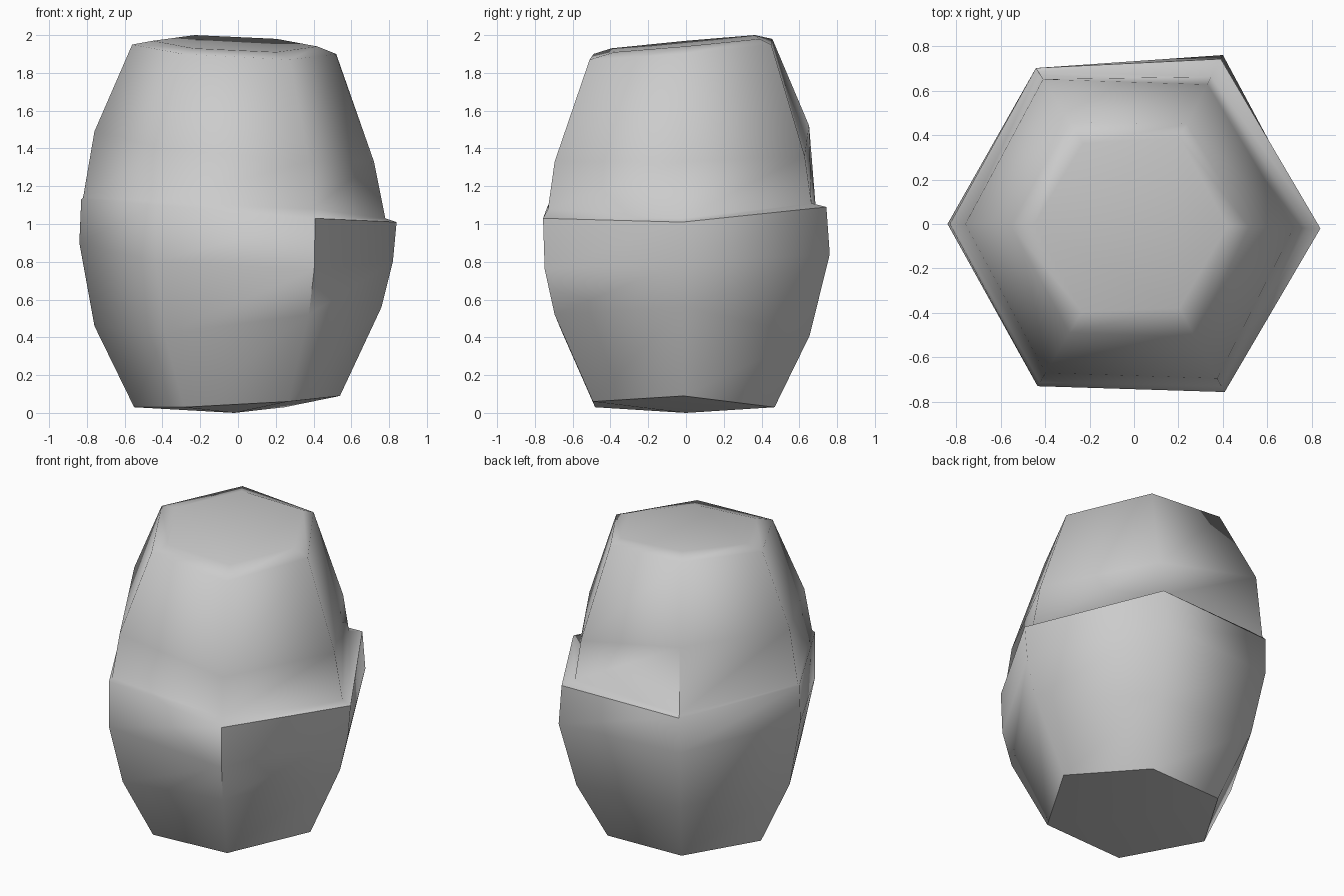
import bpy
import bmesh
from mathutils import Vector

default_cube = bpy.data.objects.get("Cube")
if default_cube:
    bpy.data.objects.remove(default_cube, do_unlink=True)


def make_material(name, value):
    material = bpy.data.materials.new(name)
    material.use_nodes = True
    colour = (value, value, value, 1)
    material.diffuse_color = colour
    material.node_tree.nodes["Principled BSDF"].inputs["Base Color"].default_value = colour
    return material


# Each corner of the six-sided boulder has a plan direction and a
# (radius, height) profile from base to top; level 3 is the rim of the ledge.
east = ((.84, -.02), [(.54, .09), (.76, .56), (.82, .8), (.84, 1.01),
                      (.78, 1.03), (.72, 1.33), (.52, 1.9), (.42, 1.94)])
north_east = ((.4, .76), [(.53, .03), (.74, .41), (.86, .84), (.84, 1.09),
                          (.75, 1.11), (.71, 1.36), (.51, 1.95), (.44, 1.98)])
north_west = ((-.44, .7), [(.53, .03), (.74, .45), (.83, .85), (.83, 1.08),
                           (.81, 1.1), (.77, 1.52), (.54, 1.98), (.43, 2)])
west = ((-.84, 0), [(.55, .03), (.76, .46), (.84, .9), (.83, 1.13),
                    (.82, 1.14), (.76, 1.49), (.56, 1.95), (.45, 1.97)])
south_west = ((-.44, -.74), [(.56, .03), (.76, .42), (.85, .8), (.85, 1.1),
                             (.83, 1.12), (.78, 1.4), (.57, 1.9), (.46, 1.93)])
south_east = ((.41, -.76), [(.56, .06), (.79, .52), (.85, .76), (.86, 1.03),
                            (.83, 1.08), (.79, 1.33), (.58, 1.87), (.43, 1.91)])
corners = [east, north_east, north_west, west, south_west, south_east]
EAST, NORTH_EAST, NORTH_WEST, WEST, SOUTH_WEST, SOUTH_EAST = range(len(corners))
RIM = 3

bm = bmesh.new()
columns = []
for direction, profile in corners:
    heading = Vector(direction).normalized()
    columns.append([bm.verts.new((heading.x * radius, heading.y * radius, height))
                    for radius, height in profile])

# Side walls
for index, column in enumerate(columns):
    following = columns[(index + 1) % len(columns)]
    for level in range(len(column) - 1):
        bm.faces.new((column[level], following[level],
                      following[level + 1], column[level + 1]))

# Top facet and shallow pointed underside
bm.faces.new([column[-1] for column in columns])
base_point = bm.verts.new((-.02, 0, 0))
for index, column in enumerate(columns):
    bm.faces.new((columns[(index + 1) % len(columns)][0], column[0], base_point))
bmesh.ops.recalc_face_normals(bm, faces=bm.faces)


def crease(first, second):
    edge = bm.edges.get((first, second))
    if edge:
        edge.smooth = False


for face in bm.faces:
    face.smooth = True

# Sharp ledge rim, apart from the smooth front and rear-left walls
for index in (EAST, NORTH_EAST, WEST, SOUTH_EAST):
    following = columns[(index + 1) % len(columns)]
    crease(columns[index][RIM], following[RIM])

# Sharp underside border
for index, column in enumerate(columns):
    crease(column[0], columns[(index + 1) % len(columns)][0])

# Broken upright corners
for level in range(1, RIM):
    crease(columns[SOUTH_EAST][level], columns[SOUTH_EAST][level + 1])
for level in range(RIM, RIM + 2):
    crease(columns[NORTH_WEST][level], columns[NORTH_WEST][level + 1])

mesh = bpy.data.meshes.new("boulder")
bm.to_mesh(mesh)
bm.free()
mesh.materials.append(make_material("stone grey", .6))
boulder = bpy.data.objects.new("boulder", mesh)
bpy.context.collection.objects.link(boulder)
